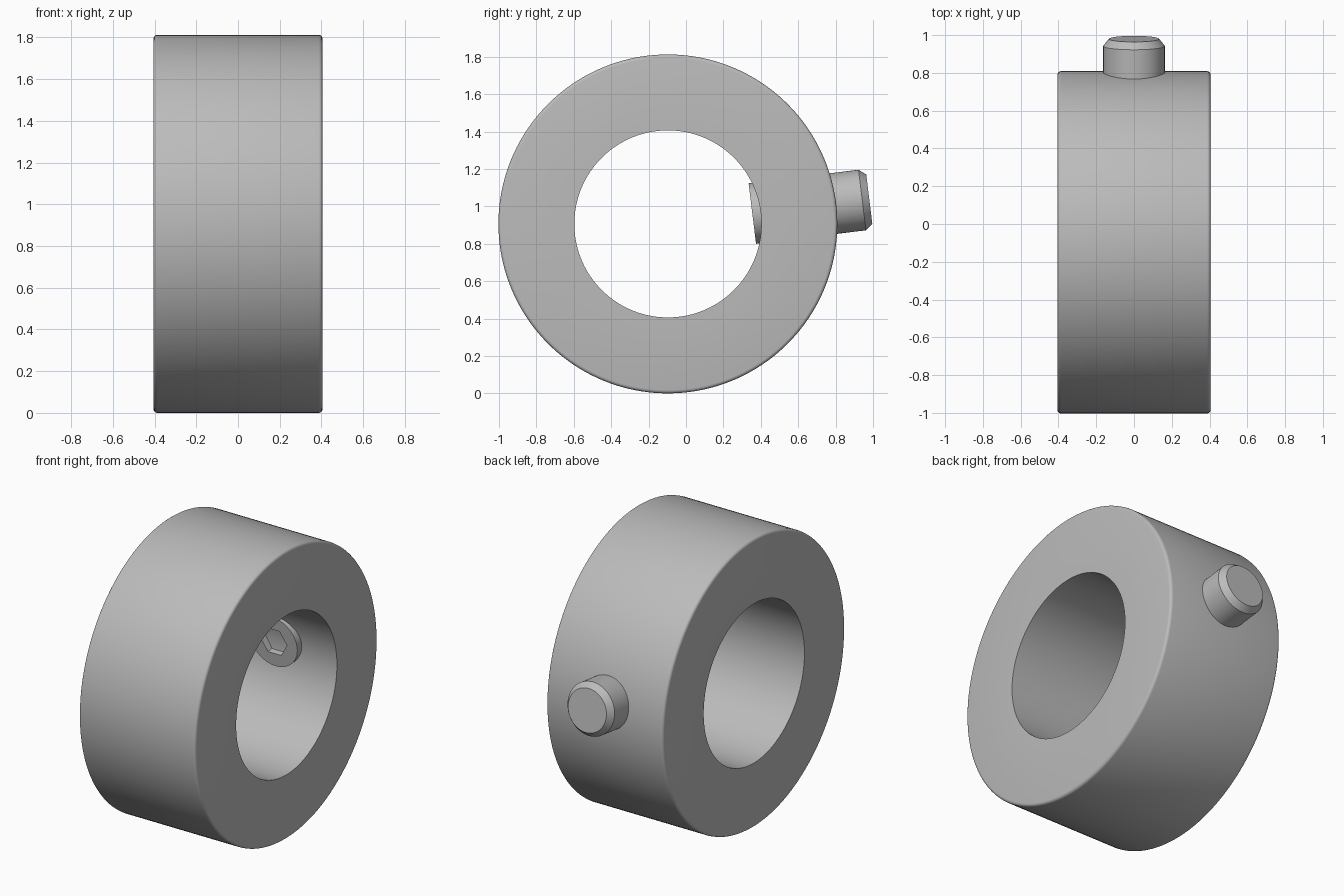
import bpy, bmesh, math
from mathutils import Matrix, Vector

cube = bpy.data.objects.get("Cube")
if cube:
    bpy.data.objects.remove(cube, do_unlink=True)

steel = bpy.data.materials.new("steel grey")
steel.use_nodes = True
GREY = (0.5, 0.5, 0.5, 1)
steel.diffuse_color = GREY
steel.node_tree.nodes["Principled BSDF"].inputs["Base Color"].default_value = GREY

CENTRE = Vector((0, -0.097, 0.906))
TILT = math.radians(7)


def lathe(name, loops, matrix):
    """Bridge closed rings of (radius, height, sides) into a tube about z."""
    bm = bmesh.new()
    rings = []
    for radius, height, sides in loops:
        ring = [bm.verts.new((radius * math.cos(math.tau * i / sides),
                              radius * math.sin(math.tau * i / sides), height))
                for i in range(sides)]
        rings.append([bm.edges.new((ring[i - 1], ring[i])) for i in range(sides)])
    for a, b in zip(rings, rings[1:] + rings[:1]):
        bmesh.ops.bridge_loops(bm, edges=a + b)
    bmesh.ops.recalc_face_normals(bm, faces=bm.faces)
    mesh = bpy.data.meshes.new(name)
    bm.to_mesh(mesh)
    bm.free()
    mesh.materials.append(steel)
    obj = bpy.data.objects.new(name, mesh)
    obj.matrix_world = matrix
    bpy.context.collection.objects.link(obj)
    bpy.ops.object.select_all(action="DESELECT")
    obj.select_set(True)
    bpy.context.view_layer.objects.active = obj
    bpy.ops.object.shade_smooth_by_angle(angle=math.radians(29))
    return obj


# Collar: thick ring along x with small rounded outer edges
R, BORE, HALF, FILLET, N = 0.906, 0.5, 0.405, 0.018, 160
arc = [(R - FILLET + FILLET * math.sin(a), HALF - FILLET + FILLET * math.cos(a), N)
       for a in (math.pi / 2 * k / 4 for k in range(5))]
profile = [(BORE, HALF, N)] + arc
profile += [(r, -h, n) for r, h, n in reversed(profile)]
lathe("collar_ring", profile,
      Matrix.Translation(CENTRE) @ Matrix.Rotation(math.pi / 2, 4, "Y"))

# Set screw: chamfered cylinder with a hexagonal socket running along its axis
INNER, OUTER, RAD, HEX = 0.455, 1.085, 0.163, 0.092
axis = Matrix.Rotation(TILT, 4, "X") @ Matrix.Rotation(-math.pi / 2, 4, "X")
lathe("set_screw",
      [(HEX, INNER, 6), (RAD, INNER, 72), (RAD, OUTER - 0.038, 72),
       (RAD - 0.03, OUTER, 72), (HEX, OUTER, 6)],
      Matrix.Translation(CENTRE) @ axis)
